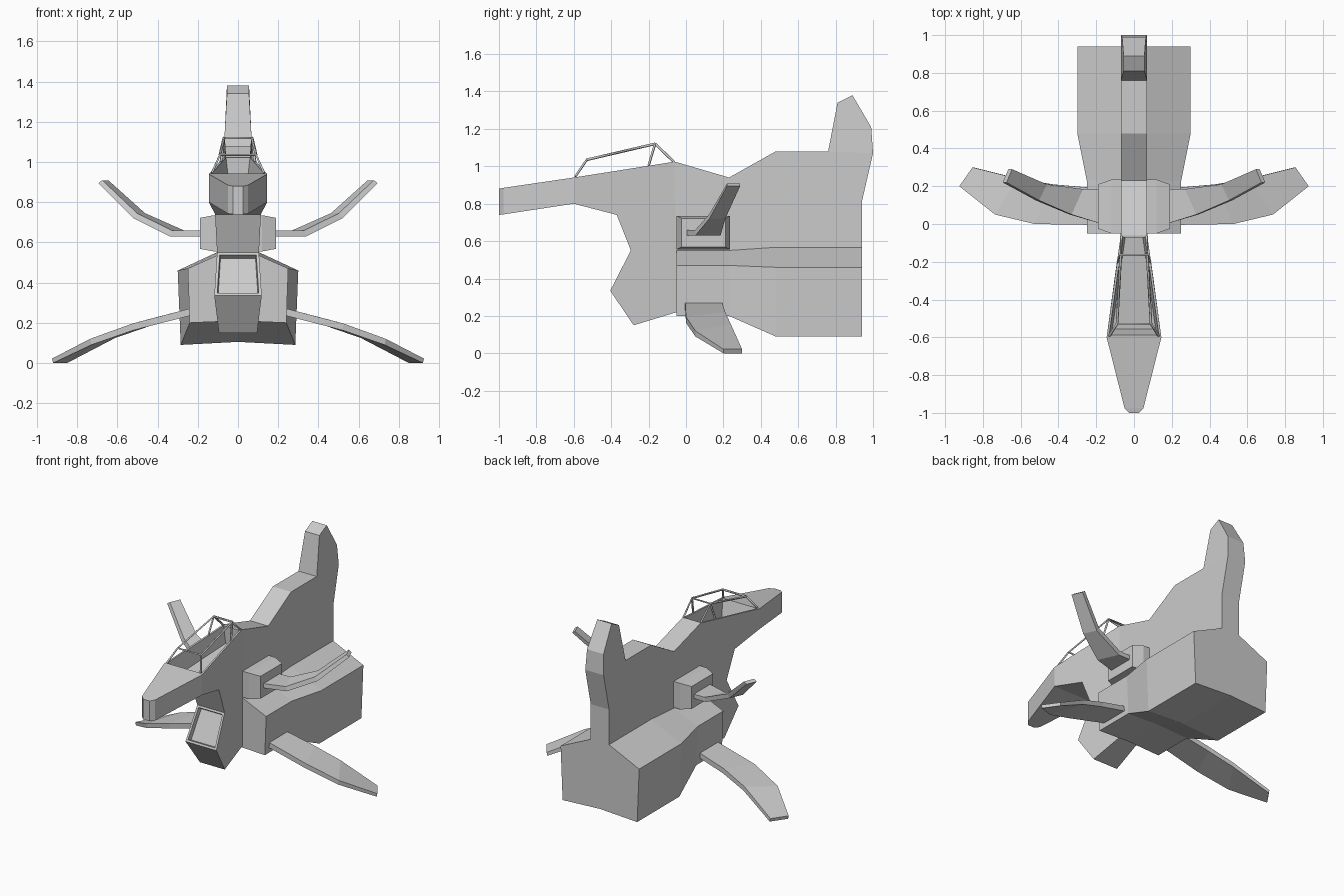
import bpy, bmesh

if "Cube" in bpy.data.objects:
    bpy.data.objects.remove(bpy.data.objects["Cube"])


def finish(bm, name):
    bmesh.ops.recalc_face_normals(bm, faces=bm.faces[:])
    me = bpy.data.meshes.new(name)
    bm.to_mesh(me)
    bm.free()
    ob = bpy.data.objects.new(name, me)
    bpy.context.collection.objects.link(ob)
    return ob


def loft(name, rings):
    """Closed solid through a list of equal-length point rings."""
    bm = bmesh.new()
    vr = [[bm.verts.new(p) for p in r] for r in rings]
    n = len(vr[0])
    for a, b in zip(vr, vr[1:]):
        for i in range(n):
            j = (i + 1) % n
            bm.faces.new((a[i], a[j], b[j], b[i]))
    bm.faces.new(vr[0])
    bm.faces.new(vr[-1])
    return finish(bm, name)


def pair(name, rings):
    for s, side in ((1, "right"), (-1, "left")):
        loft(f"{side}_{name}", [[(s * x, y, z) for x, y, z in r] for r in rings])


# Fuselage with nose, chin intake and tail fin: side profile (y, z, half width)
P = [(-1, .74, .025), (-1, .88, .025), (-.975, .885, .05), (-.6, .94, .145),
     (-.06, 1.025, .07), (.23, .94, .07), (.48, 1.08, .07), (.76, 1.08, .07),
     (.81, 1.34, .055), (.89, 1.38, .055), (.99, 1.21, .063), (1, 1.07, .07),
     (.94, .81, .07), (.94, .3, .07), (-.05, .22, .07), (-.28, .15, .095),
     (-.405, .335, .118), (-.295, .55, .104), (-.37, .74, .114),
     (-.6, .80, .145), (-.975, .743, .05)]
patches = [(0, 1, 2, 20), (2, 3, 19, 20), (3, 4, 14, 15, 16, 17, 18, 19),
           (4, 5, 6, 7, 11, 12, 13, 14), (7, 8, 9, 10, 11)]
bm = bmesh.new()
R = [bm.verts.new((w, y, z)) for y, z, w in P]
L = [bm.verts.new((-w, y, z)) for y, z, w in P]
rim = []
for i in range(len(P)):
    j = (i + 1) % len(P)
    rim.append(bm.faces.new((R[i], R[j], L[j], L[i])))
for p in patches:
    bm.faces.new([R[i] for i in p])
    bm.faces.new([L[i] for i in p])
bmesh.ops.recalc_face_normals(bm, faces=bm.faces[:])
# Recesses: open cockpit (top) and intake (front)
for face, lip, taper, depth in ((rim[3], .012, .015, -.12), (rim[16], .014, .004, -.03)):
    bmesh.ops.inset_region(bm, faces=[face], thickness=lip, use_even_offset=True)
    bmesh.ops.inset_region(bm, faces=[face], thickness=taper, depth=depth,
                           use_even_offset=True)
finish(bm, "fuselage")


# Wide lower engine block
def block_ring(y, zt, w, zs, wb, zb, zc):
    return [(-.07, y, zt), (.07, y, zt), (w, y, zs), (wb, y, zb),
            (0, y, zc), (-wb, y, zb), (-w, y, zs)]


loft("engine_block", [block_ring(-.05, .55, .25, .47, .24, .2, .21),
                      block_ring(.23, .55, .25, .47, .24, .2, .21),
                      block_ring(.48, .567, .3, .46, .285, .09, .105),
                      block_ring(.94, .567, .3, .46, .285, .09, .105)])


# Side pods carrying the upper wings
def pod_ring(x, y0, y1, z0, z1):
    return [(x, y0, z0), (x, y1, z0), (x, y1, z1), (x, y0, z1)]


pair("wing_pod", [pod_ring(.06, -.05, .235, .555, .735),
                  pod_ring(.12, -.05, .235, .555, .735),
                  pod_ring(.19, -.025, .21, .568, .722)])


# Swept wings: each section is leading point, trailing point, thickness offset
def wing(name, sections):
    rings = []
    for lead, trail, (dx, dz) in sections:
        up = [(x + dx, y, z + dz) for x, y, z in (trail, lead)]
        rings.append([lead, trail] + up)
    pair(name, rings)


wing("upper_wing", [((.17, 0, .63), (.17, .185, .63), (0, .03)),
                    ((.34, .05, .63), (.28, .185, .63), (-.01, .03)),
                    ((.52, .125, .72), (.48, .21, .72), (-.018, .025)),
                    ((.695, .22, .895), (.665, .29, .895), (-.02, .014))])
wing("lower_wing", [((.2, -.005, .245), (.2, .19, .245), (.005, .035)),
                    ((.52, 0, .163), (.43, .21, .187), (.006, .033)),
                    ((.73, .05, .09), (.61, .24, .125), (.006, .03)),
                    ((.92, .2, 0), (.85, .3, 0), (.005, .022))])

# Canopy frame: front hoop, rear hoop and two rails
A, B, C, D = (.13, -.592, .945), (.09, -.53, 1.035), (.07, -.165, 1.12), (.066, -.065, 1.024)
flip = lambda p: (-p[0], p[1], p[2])
for name, pts in (("front_hoop", [A, B, flip(B), flip(A)]),
                  ("rear_hoop", [D, C, flip(C), flip(D)]),
                  ("right_rail", [B, C]), ("left_rail", [flip(B), flip(C)]),
                  ("right_brace", [C, (.085, -.2, 1.003)]),
                  ("left_brace", [flip(C), (-.085, -.2, 1.003)])):
    cu = bpy.data.curves.new("canopy_" + name, "CURVE")
    cu.dimensions = "3D"
    cu.bevel_depth = .007
    cu.bevel_resolution = 0
    cu.use_fill_caps = True
    sp = cu.splines.new("POLY")
    sp.points.add(len(pts) - 1)
    for q, p in zip(sp.points, pts):
        q.co = (*p, 1)
    bpy.context.collection.objects.link(bpy.data.objects.new(cu.name, cu))
